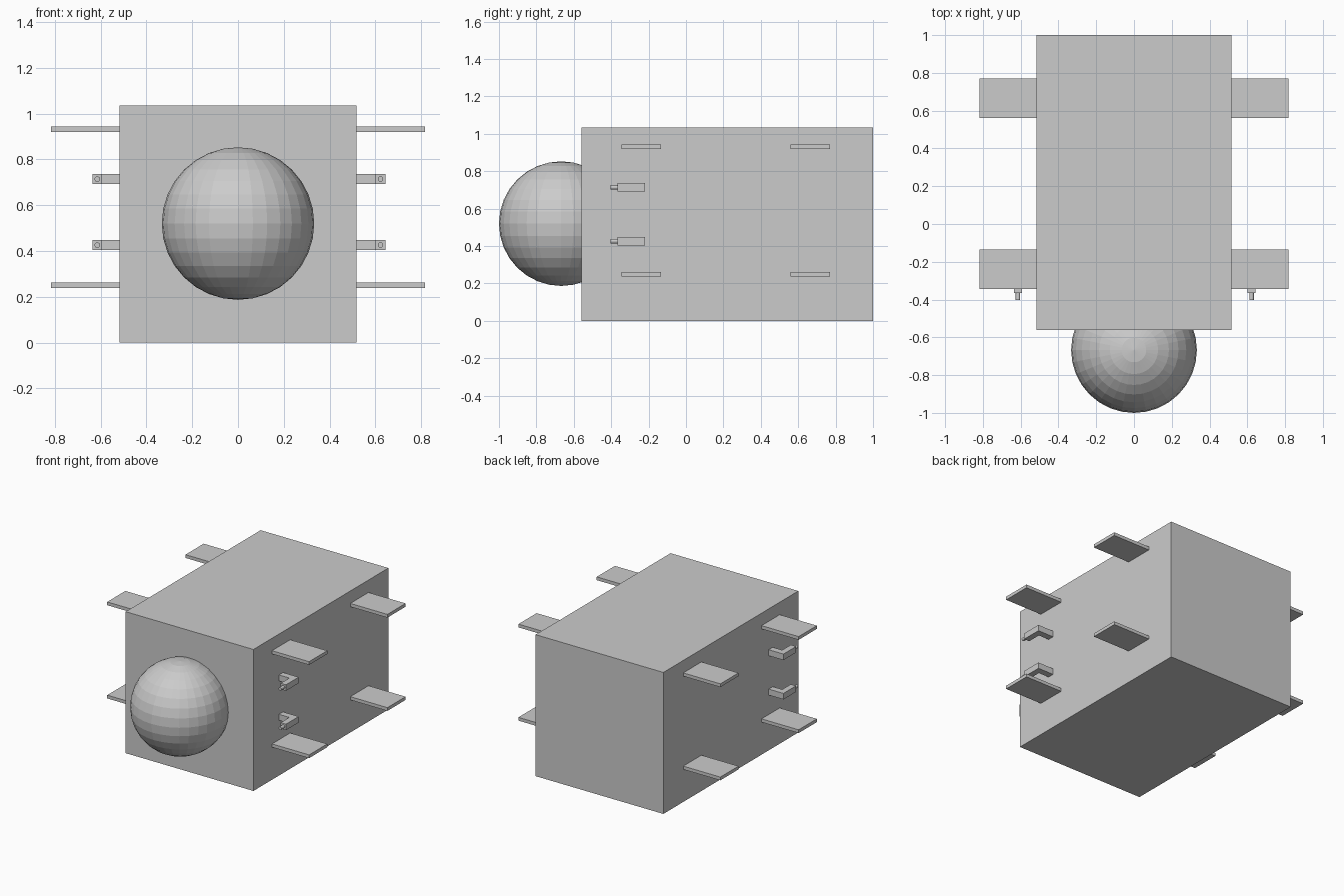
import bpy
from math import radians

cube = bpy.data.objects.get("Cube")
if cube:
    bpy.data.objects.remove(cube, do_unlink=True)

# Single plain grey material
grey = bpy.data.materials.new("plain_grey")
grey.use_nodes = True
colour = (0.6, 0.6, 0.6, 1)
grey.diffuse_color = colour
grey.node_tree.nodes["Principled BSDF"].inputs["Base Color"].default_value = colour


def finish(name):
    obj = bpy.context.object
    obj.name = name
    obj.data.materials.append(grey)
    return obj


def box(name, x, y, z):
    """Box from (min, max) pairs on each axis."""
    spans = (x, y, z)
    bpy.ops.mesh.primitive_cube_add(size=1, location=[(a + b) / 2 for a, b in spans])
    obj = finish(name)
    obj.scale = [abs(b - a) for a, b in spans]
    bpy.ops.object.transform_apply(location=False, rotation=False, scale=True)
    return obj


HALF = 0.517      # body half width
ROOT = 0.51       # side parts start just inside the body wall

# Main hull
box("body", (-HALF, HALF), (-0.56, 1.0), (0, 1.035))

# Faceted front dome
bpy.ops.mesh.primitive_uv_sphere_add(segments=32, ring_count=16, radius=0.333,
                                     location=(0, -0.667, 0.52))
finish("front_sphere")

for side, label, tip in ((1, "left", 0.644), (-1, "right", 0.636)):
    # Four thin fins on each side
    for level, z in (("upper", 0.932), ("lower", 0.25)):
        for place, y in (("front", -0.24), ("rear", 0.665)):
            box(f"{label}_{level}_{place}_fin", (side * ROOT, side * 0.817),
                (y - 0.105, y + 0.105), (z - 0.012, z + 0.012))

    # Two bent arms with small round nozzles pointing forward
    for level, z in (("upper", 0.714), ("lower", 0.426)):
        name = f"{label}_{level}"
        height = (z - 0.022, z + 0.022)
        box(name + "_arm", (side * ROOT, side * tip), (-0.265, -0.218), height)
        box(name + "_prong", (side * (tip - 0.043), side * tip), (-0.365, -0.265), height)
        bpy.ops.mesh.primitive_cylinder_add(
            vertices=16, radius=0.012, depth=0.05,
            location=(side * (tip - 0.0215), -0.378, z), rotation=(radians(90), 0, 0))
        finish(name + "_nozzle")
